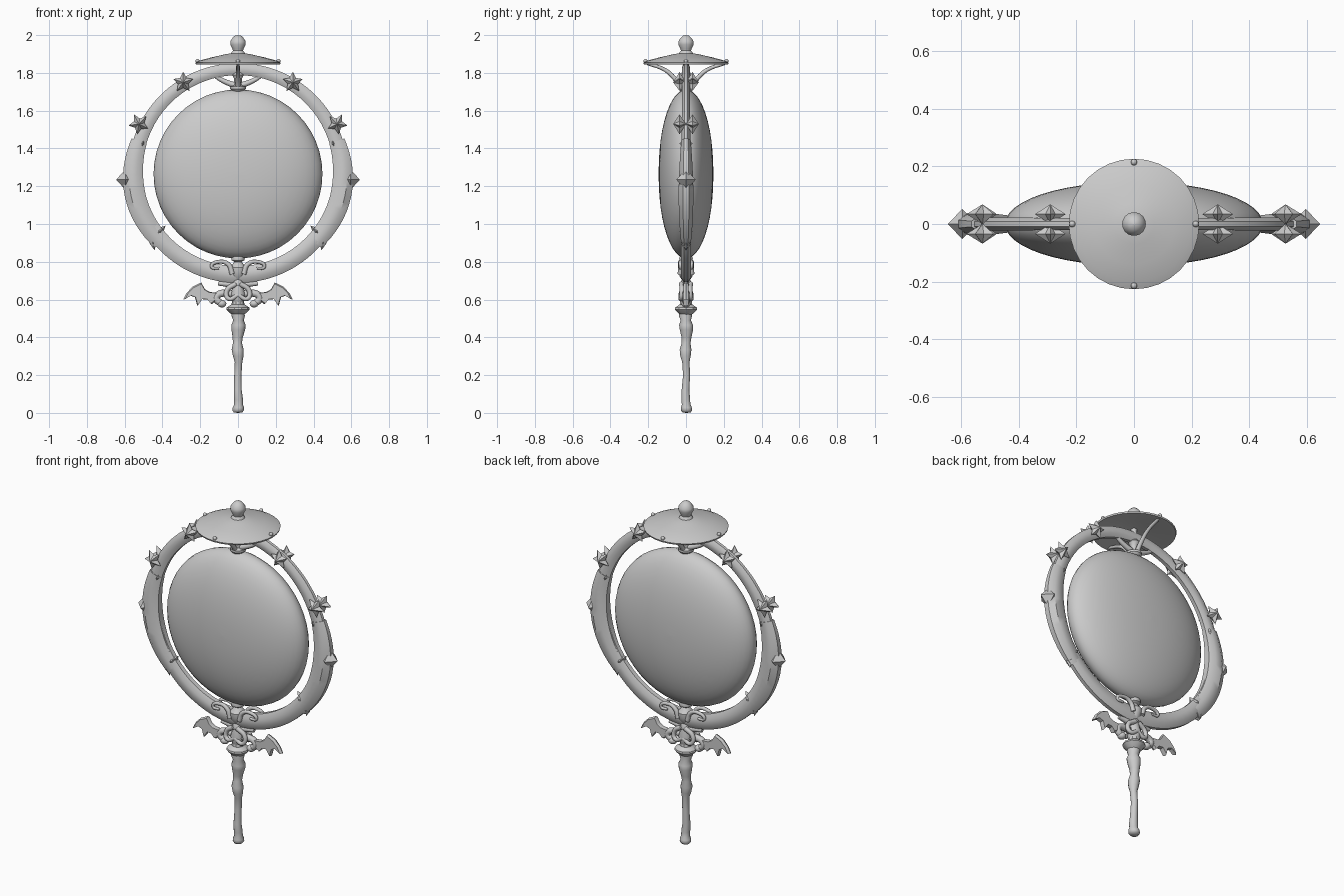
import bpy, bmesh, math
from mathutils import Vector, Matrix

cube = bpy.data.objects.get("Cube")
if cube:
    bpy.data.objects.remove(cube, do_unlink=True)

grey = bpy.data.materials.new("plain_grey")
grey.use_nodes = True
COLOUR = (0.6, 0.6, 0.6, 1)
grey.diffuse_color = COLOUR
grey.node_tree.nodes["Principled BSDF"].inputs["Base Color"].default_value = COLOUR

CZ = 1.27  # height of the ring centre


def finish(name, bm, angle=35):
    bmesh.ops.remove_doubles(bm, verts=bm.verts, dist=0.0002)
    bmesh.ops.recalc_face_normals(bm, faces=bm.faces)
    me = bpy.data.meshes.new(name)
    bm.to_mesh(me)
    bm.free()
    ob = bpy.data.objects.new(name, me)
    bpy.context.collection.objects.link(ob)
    me.materials.append(grey)
    if angle:
        bpy.ops.object.select_all(action='DESELECT')
        ob.select_set(True)
        bpy.context.view_layer.objects.active = ob
        bpy.ops.object.shade_smooth_by_angle(angle=math.radians(angle))
    return ob


def skin(bm, rows, caps=False):
    """Join equal closed loops of points with quads."""
    loops = [[bm.verts.new(p) for p in row] for row in rows]
    n = len(loops[0])
    for a, b in zip(loops, loops[1:]):
        for i in range(n):
            j = (i + 1) % n
            bm.faces.new((a[i], a[j], b[j], b[i]))
    if caps:
        bm.faces.new(loops[0])
        bm.faces.new(loops[-1])


def lathe(name, profile, seg=24, sway=0.0, angle=35):
    bm = bmesh.new()
    rows = []
    for r, z in profile:
        ox, oy = sway * math.sin(z * 30), sway * math.cos(z * 30)
        rows.append([(ox + max(r, 0.0005) * math.cos(math.tau * i / seg),
                      oy + max(r, 0.0005) * math.sin(math.tau * i / seg), z) for i in range(seg)])
    skin(bm, rows, True)
    return finish(name, bm, angle)


def band(name, a0, a1, shape, steps, mirror=1, caps=True):
    """Sweep a bevelled section around the ring; shape(angle) -> inner, outer, half depth."""
    bm = bmesh.new()
    rows = []
    for k in range(steps + 1):
        deg = a0 + (a1 - a0) * k / steps
        a = math.radians(deg)
        ri, ro, t = shape(deg)
        w = ro - ri
        section = [(ri, -t * .5), (ri + w * .3, -t), (ro - w * .3, -t), (ro, -t * .4),
                   (ro, t * .4), (ro - w * .3, t), (ri + w * .3, t), (ri, t * .5)]
        rows.append([(mirror * r * math.cos(a), y, CZ + r * math.sin(a)) for r, y in section])
    skin(bm, rows, caps)
    return finish(name, bm)


def ball(name, loc, size, angle=60):
    bm = bmesh.new()
    bmesh.ops.create_uvsphere(bm, u_segments=14, v_segments=8, radius=1,
                              matrix=Matrix.Translation(loc) @ Matrix.Diagonal((*size, 1)))
    return finish(name, bm, angle)


def gem(name, loc, size, deg=0):
    """Eight-sided crystal, turned in the front plane."""
    bm = bmesh.new()
    v = [bm.verts.new(p) for p in ((1, 0, 0), (0, 1, 0), (-1, 0, 0), (0, -1, 0), (0, 0, 1), (0, 0, -1))]
    for i in range(4):
        for tip in (4, 5):
            bm.faces.new((v[i], v[(i + 1) % 4], v[tip]))
    bm.transform(Matrix.Translation(loc) @ Matrix.Rotation(-math.radians(deg), 4, 'Y')
                 @ Matrix.Diagonal((*size, 1)))
    return finish(name, bm, 0)


def star(name, loc, turn, radius=.056, depth=.034):
    bm = bmesh.new()
    tips = [bm.verts.new((0, s * depth, 0)) for s in (-1, 1)]
    rim = []
    for i in range(10):
        a = math.radians(turn + 36 * i)
        r = radius if i % 2 == 0 else radius * .52
        rim.append(bm.verts.new((r * math.cos(a), 0, r * math.sin(a))))
    for i in range(10):
        for t in tips:
            bm.faces.new((rim[i], rim[(i + 1) % 10], t))
    bm.transform(Matrix.Translation(loc))
    return finish(name, bm, 0)


def tube(name, pts, radius, taper=1.0):
    """Tapered smooth rod through a few points."""
    cu = bpy.data.curves.new(name, 'CURVE')
    cu.dimensions = '3D'
    cu.bevel_depth, cu.bevel_resolution, cu.resolution_u = radius, 2, 6
    cu.use_fill_caps = True
    sp = cu.splines.new('BEZIER')
    sp.bezier_points.add(len(pts) - 1)
    for i, (bp, p) in enumerate(zip(sp.bezier_points, pts)):
        bp.co = p
        bp.handle_left_type = bp.handle_right_type = 'AUTO'
        bp.radius = 1 + (taper - 1) * i / (len(pts) - 1)
    cu.materials.append(grey)
    ob = bpy.data.objects.new(name, cu)
    bpy.context.collection.objects.link(ob)
    bpy.ops.object.select_all(action='DESELECT')
    ob.select_set(True)
    bpy.context.view_layer.objects.active = ob
    bpy.ops.object.convert(target='MESH')
    bpy.ops.object.shade_smooth_by_angle(angle=math.radians(50))


# Pillow-shaped disc, turned about the depth axis
half = [(.447 * math.cos(t) ** .94, .145 * math.sin(t))
        for t in (math.pi / 2 * k / 12 for k in range(12))] + [(0, .145)]
disc = lathe("disc", [(r, -h) for r, h in half[:0:-1]] + half, 48, angle=60)
disc.data.transform(Matrix.Translation((0, 0, 1.265)) @ Matrix.Rotation(math.pi / 2, 4, 'X'))


# Outer ring, heavier towards the bottom
def ring_shape(deg):
    low = .5 - .5 * math.sin(math.radians(deg))
    return .518 - .025 * low, .582, .021 + .006 * low


band("ring", 0, 360, ring_shape, 72, caps=False)


# Swollen side guards with points, leaves and paired stars
def guard_shape(deg):
    k = math.sin(math.pi * (deg + 42) / 60)
    return .508 - .006 * k, .592 + .02 * k, .025 + .014 * k


for s, side in ((1, "left"), (-1, "right")):
    band(f"{side}_ring_guard", -42, 18, guard_shape, 16, s)
    gem(f"{side}_side_point", (s * .595, 0, 1.235), (.05, .052, .055))
    gem(f"{side}_guard_barb", (s * .45, 0, .90), (.018, .022, .04), -s * 12)
    gem(f"{side}_upper_leaf", (s * .505, 0, 1.425), (.018, .035, .05), s * 15)
    gem(f"{side}_lower_leaf", (s * .415, 0, .96), (.022, .035, .045), s * 45)
    for pos, (x, z, turn) in {"upper": (.29, 1.75, 90), "lower": (.525, 1.53, 135)}.items():
        for y, face in ((-.034, "front"), (.034, "back")):
            star(f"{side}_{pos}_{face}_star", (s * x, y, z), turn if s > 0 else 180 - turn)

# Canopy with knob, studs and brackets
lathe("canopy", [(0, 1.872), (.1, 1.866), (.2, 1.846), (.223, 1.845), (.226, 1.854),
                 (.2, 1.866), (.14, 1.882), (.07, 1.898), (.03, 1.905)], 32)
lathe("canopy_knob", [(.04, 1.895), (.034, 1.91), (.027, 1.918), (.03, 1.928), (.041, 1.95),
                      (.041, 1.967), (.03, 1.984), (.018, 1.996), (0, 2.0)], 18, angle=50)
lathe("upper_spindle", [(.02, 1.69), (.042, 1.715), (.042, 1.727), (.022, 1.735), (.02, 1.77),
                        (.032, 1.79), (.016, 1.81), (.016, 1.88)], 14)
for i in range(4):
    d = Vector((math.cos(i * math.pi / 2), math.sin(i * math.pi / 2), 0))
    ball(f"canopy_stud_{i}", d * .214 + Vector((0, 0, 1.863)), (.011, .011, .011))
for s, side in ((1, "back"), (-1, "front")):
    tube(f"{side}_bracket", [(0, s * .025, 1.725), (0, s * .055, 1.765), (0, s * .11, 1.815),
                             (0, s * .205, 1.85)], .014, .6)
for s, side in ((1, "left"), (-1, "right")):
    tube(f"{side}_bracket", [(s * .02, 0, 1.735), (s * .06, 0, 1.75), (s * .1, 0, 1.77),
                             (s * .14, 0, 1.80)], .016, .6)

# Lower hub between disc and grip
lathe("lower_hub", [(.03, .835), (.036, .82), (.034, .808), (.02, .80), (.03, .785), (.043, .77),
                    (.042, .745), (.032, .72), (.022, .705), (.03, .69), (.03, .66), (.04, .63),
                    (.035, .60), (.025, .57)], 16)

# Scrolls over the ring and the winged cross-guard
wing = [(.10, .635), (.15, .64), (.175, .655), (.195, .69), (.24, .668), (.272, .635), (.29, .6),
        (.255, .622), (.228, .612), (.215, .565), (.19, .602), (.16, .60), (.14, .575), (.1, .605)]
for s, side in ((1, "left"), (-1, "right")):
    for y, face in ((-.03, "front"), (.03, "back")):
        tube(f"{side}_{face}_scroll", [(s * .03, y, .735), (s * .05, y, .785), (s * .10, y, .80),
                                       (s * .14, y, .775), (s * .10, y, .765)], .014, .5)
        tube(f"{side}_{face}_vine", [(s * .01, y * .8, .685), (s * .06, y * .7, .645),
                                     (s * .05, y * .9, .605), (0, y, .625)], .014, .8)
    tube(f"{side}_upper_curl", [(0, 0, .665), (s * .05, 0, .68), (s * .105, 0, .685)], .021, .5)
    tube(f"{side}_lower_curl", [(0, 0, .615), (s * .07, 0, .635), (s * .115, 0, .61),
                                (s * .085, 0, .575)], .02, .9)
    ball(f"{side}_curl_bead", (s * .085, 0, .578), (.024, .024, .02))
    bm = bmesh.new()
    rows = [[(s * (.19 + (x - .19) * k), y, .62 + (z - .62) * k) for x, z in wing]
            for y, k in ((-.014, .9), (0, 1), (.014, .9))]
    skin(bm, rows, True)
    finish(f"{side}_wing", bm)

# Gnarled grip
lathe("collar", [(.025, .515), (.045, .53), (.062, .548), (.06, .558), (.034, .575), (.03, .60)], 10)
lathe("grip", [(0, 0), (.022, .002), (.031, .014), (.03, .028), (.023, .045), (.024, .07),
               (.021, .12), (.019, .2), (.02, .27), (.028, .30), (.032, .335), (.024, .37),
               (.027, .40), (.036, .44), (.038, .465), (.028, .49), (.036, .515), (.03, .54)],
      14, sway=.003, angle=50)
